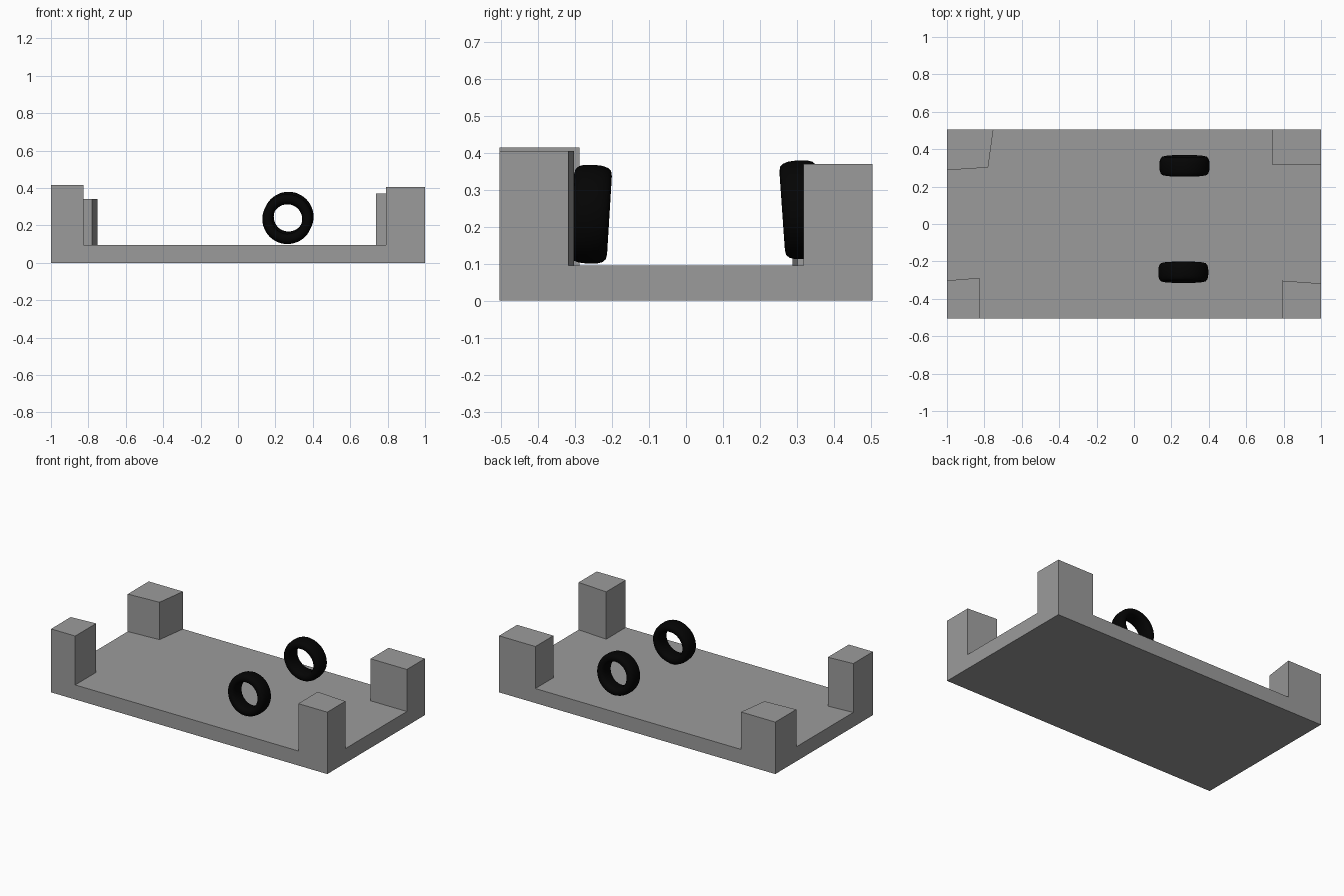
import bpy, bmesh, math
from mathutils import Matrix

if "Cube" in bpy.data.objects:
    bpy.data.objects.remove(bpy.data.objects["Cube"])


def material(name, value):
    mat = bpy.data.materials.new(name)
    mat.diffuse_color = (value, value, value, 1)
    mat.use_nodes = True
    mat.node_tree.nodes["Principled BSDF"].inputs["Base Color"].default_value = mat.diffuse_color
    return mat


def finish(bm, name, mat):
    bmesh.ops.recalc_face_normals(bm, faces=bm.faces[:])
    mesh = bpy.data.meshes.new(name)
    bm.to_mesh(mesh)
    bm.free()
    mesh.materials.append(mat)
    bpy.context.collection.objects.link(bpy.data.objects.new(name, mesh))


def new_verts(geom):
    return [g for g in geom if isinstance(g, bmesh.types.BMVert)]


grey = material("dark_grey", 0.33)
black = material("black_rubber", 0.0012)

# Tray: one floor slab with four irregular corner posts raised out of it
HY, FLOOR = 0.505, 0.095
# corner signs, post edge on the long side (x), inner corner, post edge on the short side (y), top height
corners = [
    (-1, -1, -0.825, (-0.825, -0.288), -0.302, 0.415),
    (1, -1, 0.79, (0.79, -0.303), -0.318, 0.405),
    (1, 1, 0.737, (0.737, 0.318), 0.318, 0.37),
    (-1, 1, -0.752, (-0.78, 0.302), 0.288, 0.34),
]
bm = bmesh.new()
floor_loop, posts = [], []
for i, (sx, sy, ex, inner, ey, top) in enumerate(corners):
    plan = [(sx, sy * HY), (ex, sy * HY), inner, (sx, ey)]
    c, a, n, b = [bm.verts.new((x, y, FLOOR)) for x, y in plan]
    posts.append((bm.faces.new((c, a, n, b)), top))
    floor_loop += [a, n, b] if i % 2 else [b, n, a]
bm.faces.new(floor_loop)
bmesh.ops.recalc_face_normals(bm, faces=bm.faces[:])

# slab sides and underside
rim = [e for e in bm.edges if e.is_boundary]
for v in new_verts(bmesh.ops.extrude_edge_only(bm, edges=rim)["geom"]):
    v.co.z = 0
bmesh.ops.contextual_create(bm, geom=[e for e in bm.edges if e.is_boundary])

# raise the posts
for face, top in posts:
    for v in new_verts(bmesh.ops.extrude_face_region(bm, geom=[face])["geom"]):
        v.co.z = top
    if face.is_valid:
        bmesh.ops.delete(bm, geom=[face], context='FACES_ONLY')
finish(bm, "tray", grey)


# Rings: wide rounded tyres, axis along y, leaning slightly inwards
def add_ring(name, loc, tilt, r_in=0.079, r_out=0.134, half_w=0.051, seg=48, sides=16):
    mid, half_r = (r_in + r_out) / 2, (r_out - r_in) / 2

    def soft(t):
        return math.copysign(abs(t) ** 0.75, t)

    bm = bmesh.new()
    grid = []
    for i in range(seg):
        u = math.tau * i / seg
        row = []
        for j in range(sides):
            w = math.tau * j / sides
            r = mid + half_r * soft(math.cos(w))
            row.append(bm.verts.new((r * math.cos(u), half_w * soft(math.sin(w)), r * math.sin(u))))
        grid.append(row)
    for i in range(seg):
        for j in range(sides):
            k, m = (i + 1) % seg, (j + 1) % sides
            bm.faces.new((grid[i][j], grid[k][j], grid[k][m], grid[i][m])).smooth = True
    bm.transform(Matrix.Translation(loc) @ Matrix.Rotation(tilt, 4, 'X'))
    finish(bm, name, black)


add_ring("front_ring", (0.264, -0.258, 0.234), math.radians(-3.5))
add_ring("back_ring", (0.27, 0.311, 0.246), math.radians(4))
